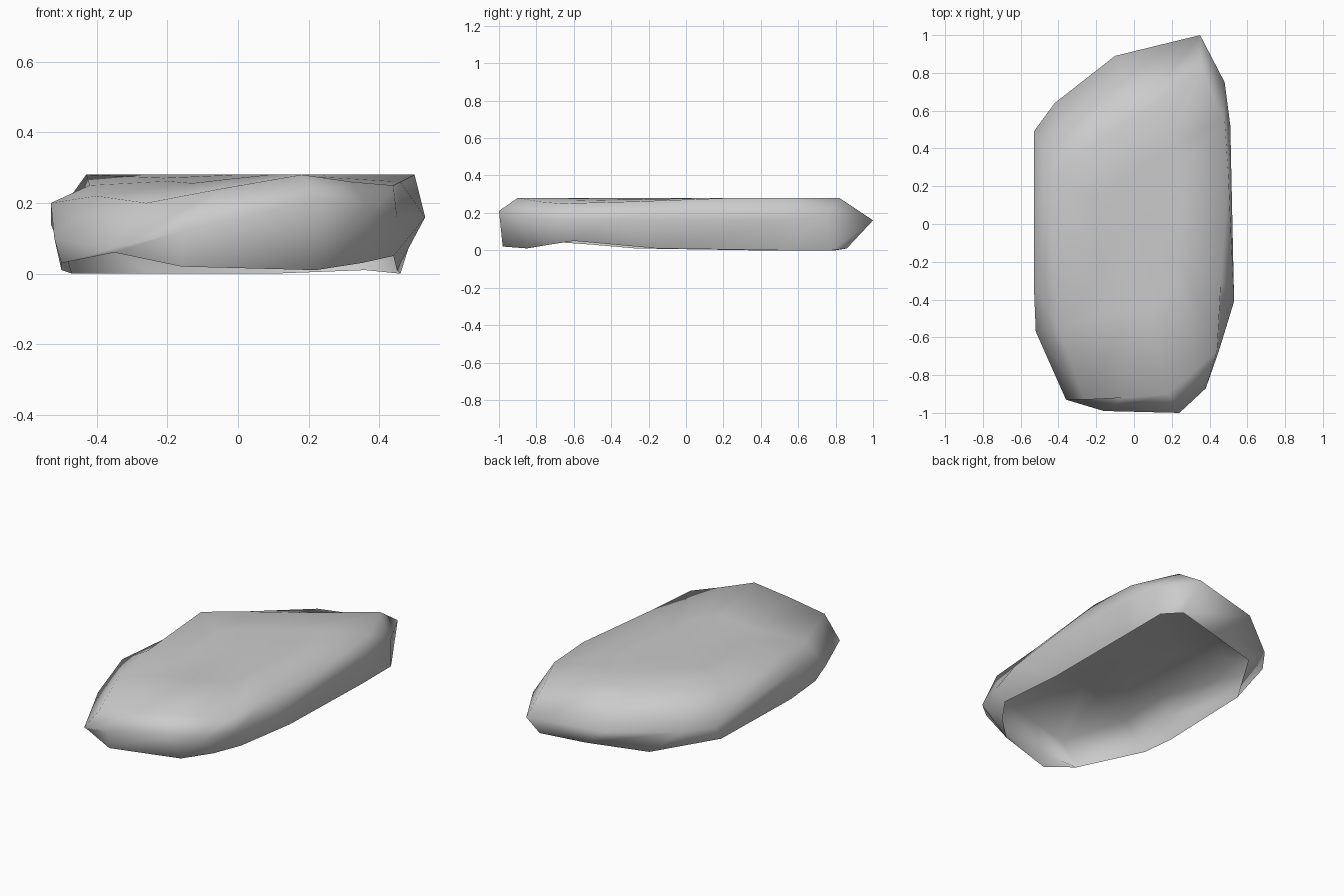
import bpy
import bmesh
from mathutils import Vector

# Remove the default cube
default_cube = bpy.data.objects.get("Cube")
if default_cube:
    bpy.data.objects.remove(default_cube, do_unlink=True)


def make_material(name, colour):
    material = bpy.data.materials.new(name)
    material.use_nodes = True
    material.diffuse_color = colour
    material.node_tree.nodes["Principled BSDF"].inputs["Base Color"].default_value = colour
    return material


# Open underside edge, counterclockwise from the back tip
RIM = [
    (.36, .86, .01), (.1, .8, 0), (-.25, .7, 0), (-.47, .34, 0),
    (-.5, -.27, .01), (-.5, -.5, .03), (-.35, -.92, .06), (-.16, -.98, .02),
    (.22, -.85, .01), (.35, -.73, .03), (.44, -.6, .05), (.45, -.16, .01),
    (.46, .5, 0), (.46, .78, 0),
]

# Widest outline of the stone
GIRTH = [
    (.35, 1, .16), (-.1, .89, .15), (-.42, .64, .14), (-.53, .49, .14),
    (-.53, -.33, .2), (-.52, -.57, .1), (-.36, -.93, .07), (-.16, -.99, .12),
    (.24, -1, .21), (.38, -.87, .17), (.45, -.67, .16), (.53, -.41, .16),
    (.51, .52, .16), (.48, .75, .18),
]

# Edge of the top, with a low front corner and a broad slope at the back
SHOULDER = [
    (.36, .82, .28), (0, .56, .28), (-.25, .4, .28), (-.43, .27, .28),
    (-.42, -.25, .25), (-.4, -.55, .22), (-.26, -.93, .2), (-.05, -.92, .24),
    (.18, -.9, .28), (.32, -.78, .26), (.44, -.67, .25), (.46, -.3, .26),
    (.5, .25, .28), (.48, .55, .28),
]

# Nearly flat crown drawn in from the shoulder
TOP_HEIGHT = .28
crown = []
for x, y, z in SHOULDER:
    crown.append(Vector((x * .5, y * .5, TOP_HEIGHT - (TOP_HEIGHT - z) * .3)))

# Skin the rings from the underside to the crown
bm = bmesh.new()
rings = []
for outline in (RIM, GIRTH, SHOULDER, crown):
    rings.append([bm.verts.new(point) for point in outline])

count = len(RIM)
for lower, upper in zip(rings, rings[1:]):
    for i in range(count):
        j = (i + 1) % count
        bm.faces.new((lower[i], lower[j], upper[j], upper[i]))

# Fan over the crown
centre = bm.verts.new((0, 0, TOP_HEIGHT))
for i in range(count):
    bm.faces.new((rings[-1][i], rings[-1][(i + 1) % count], centre))

# Smooth shell, left open underneath
for face in bm.faces:
    face.smooth = True
mesh = bpy.data.meshes.new("flat_stone")
bm.to_mesh(mesh)
bm.free()
mesh.materials.append(make_material("stone grey", (.6, .6, .6, 1)))
stone = bpy.data.objects.new("flat_stone", mesh)
bpy.context.collection.objects.link(stone)
